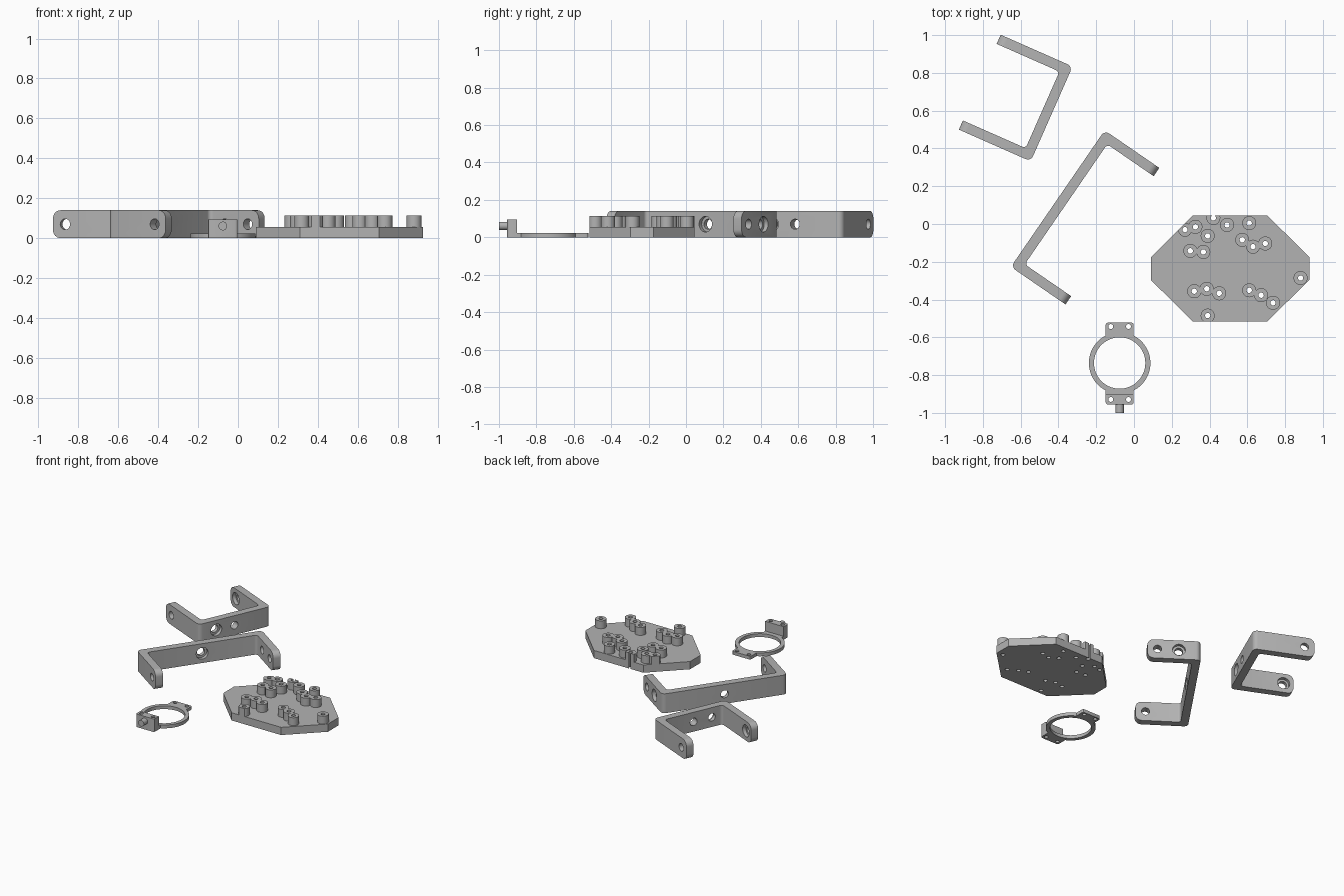
import bpy, bmesh, math
from mathutils import Vector

cube = bpy.data.objects.get("Cube")
if cube:
    bpy.data.objects.remove(cube, do_unlink=True)

grey = bpy.data.materials.new("plain grey")
grey.use_nodes = True
colour = (0.45, 0.45, 0.45, 1)
grey.diffuse_color = colour
grey.node_tree.nodes["Principled BSDF"].inputs["Base Color"].default_value = colour


def to_object(bm, name):
    bmesh.ops.recalc_face_normals(bm, faces=bm.faces)
    mesh = bpy.data.meshes.new(name)
    bm.to_mesh(mesh)
    bm.free()
    mesh.materials.append(grey)
    obj = bpy.data.objects.new(name, mesh)
    bpy.context.collection.objects.link(obj)
    return obj


def prism_mesh(outline, low, high):
    bm = bmesh.new()
    base = bm.faces.new([bm.verts.new((x, y, low)) for x, y in outline])
    made = bmesh.ops.extrude_face_region(bm, geom=[base])["geom"]
    top = [v for v in made if isinstance(v, bmesh.types.BMVert)]
    bmesh.ops.translate(bm, verts=top, vec=(0, 0, high - low))
    return bm


def round_edges(bm, test, radius, segments=5):
    edges = [e for e in bm.edges if test(*(v.co for v in e.verts))]
    bmesh.ops.bevel(bm, geom=edges, offset=radius, segments=segments,
                    profile=0.5, affect='EDGES')


def is_upright(a, b):
    return abs(a.z - b.z) > 0.001 and (a - b).xy.length < 0.001


def rod(start, end, radius, name="rod", sides=32):
    start, end = Vector(start), Vector(end)
    axis = end - start
    bm = bmesh.new()
    bmesh.ops.create_cone(bm, cap_ends=True, segments=sides, radius1=radius,
                          radius2=radius, depth=axis.length)
    turn = axis.to_track_quat('Z', 'Y').to_matrix()
    bmesh.ops.rotate(bm, verts=bm.verts, matrix=turn)
    bmesh.ops.translate(bm, verts=bm.verts, vec=(start + end) / 2)
    return to_object(bm, name)


def combine(obj, other, operation):
    mod = obj.modifiers.new("combine", 'BOOLEAN')
    mod.operation, mod.solver, mod.object = operation, 'EXACT', other
    bpy.context.view_layer.update()
    graph = bpy.context.evaluated_depsgraph_get()
    result = bpy.data.meshes.new_from_object(obj.evaluated_get(graph))
    obj.modifiers.clear()
    obj.data = result
    bpy.data.objects.remove(other, do_unlink=True)


def drill(obj, start, end, radius):
    combine(obj, rod(start, end, radius), 'DIFFERENCE')


def finish(obj):
    obj.data.materials.clear()
    obj.data.materials.append(grey)
    bpy.ops.object.select_all(action='DESELECT')
    obj.select_set(True)
    bpy.context.view_layer.objects.active = obj
    bpy.ops.object.shade_smooth_by_angle(angle=math.radians(30))


# U-shaped brackets
T, H, HOLE, SINK, DEPTH = 0.053, 0.14, 0.027, 0.042, 0.025
MID = H / 2


def bracket(name, width, arm):
    bm = prism_mesh([(0, 0), (0, -arm), (T, -arm), (T, -T), (width - T, -T),
                     (width - T, -arm), (width, -arm), (width, 0)], 0, H)
    round_edges(bm, lambda a, b: is_upright(a, b) and abs(a.y) < 0.001, 0.03)
    round_edges(bm, lambda a, b: is_upright(a, b) and abs(a.y + T) < 0.001, 0.02)
    round_edges(bm, lambda a, b: abs(a.y + arm) < 0.001 and abs(b.y + arm) < 0.001
                and abs(a.z - b.z) < 0.001, 0.042, 8)
    obj = to_object(bm, name)
    # aligned holes near both arm ends
    y = 0.067 - arm
    drill(obj, (-0.1, y, MID), (width + 0.1, y, MID), HOLE)
    # hole in the middle of the web
    drill(obj, (width / 2, 0.1, MID), (width / 2, -0.1, MID), HOLE)
    return obj


def place(obj, x, y, degrees):
    obj.location = (x, y, 0)
    obj.rotation_euler.z = math.radians(degrees)
    finish(obj)


# Short bracket: recesses inside the arms and outside the web
w, arm = 0.549, 0.416
short = bracket("short_bracket", w, arm)
y = 0.067 - arm
drill(short, (T - DEPTH, y, MID), (w - T + DEPTH, y, MID), SINK)
x = w - 0.135
drill(short, (x, 0.1, MID), (x, -0.1, MID), HOLE)
drill(short, (x, 0.1, MID), (x, -DEPTH, MID), SINK)
place(short, -0.325, 0.834, -113.8)

# Long bracket: extra recessed hole in one arm, recess inside the web
w, arm = 0.877, 0.351
long_one = bracket("long_bracket", w, arm)
drill(long_one, (w - 0.1, -0.143, MID), (w + 0.1, -0.143, MID), HOLE)
drill(long_one, (w - DEPTH, -0.143, MID), (w + 0.1, -0.143, MID), SINK)
drill(long_one, (w / 2, -0.2, MID), (w / 2, DEPTH - T, MID), SINK)
place(long_one, -0.652, -0.227, 55.5)

# Octagonal plate with tubular standoffs
outline = [(0.31, 0.045), (0.09, -0.175), (0.09, -0.297), (0.31, -0.515),
           (0.706, -0.515), (0.928, -0.297), (0.928, -0.175), (0.706, 0.045)]
spots = [(0.27, -0.03), (0.325, -0.015), (0.42, 0.032), (0.39, -0.063),
         (0.493, -0.005), (0.61, 0.005), (0.573, -0.084), (0.63, -0.12),
         (0.695, -0.103), (0.298, -0.142), (0.367, -0.148), (0.319, -0.356),
         (0.385, -0.343), (0.451, -0.367), (0.61, -0.351), (0.673, -0.377),
         (0.736, -0.417), (0.882, -0.286), (0.39, -0.485)]
PLATE, TOP = 0.056, 0.113
plate = to_object(prism_mesh(outline, 0, PLATE), "base_plate")
pegs = None
for x, y in spots:
    peg = rod((x, y, PLATE), (x, y, TOP), 0.037, "standoffs")
    if pegs:
        combine(pegs, peg, 'UNION')
    else:
        pegs = peg
combine(pegs, to_object(prism_mesh(outline, -0.1, 0.3), "trim"), 'INTERSECT')
for x, y in spots:
    for part in (plate, pegs):
        drill(part, (x, y, -0.1), (x, y, 0.3), 0.014)
finish(plate)
finish(pegs)

# Clamp ring with a flat tab, an upright block and a pin
CX, CY, HALF, THIN = -0.076, -0.736, 0.074, 0.024


def tab(name, back, front, height):
    bm = prism_mesh([(CX - HALF, front), (CX + HALF, front),
                     (CX + HALF, back), (CX - HALF, back)], 0, height)
    outer = max((back, front), key=lambda v: abs(v - CY))
    round_edges(bm, lambda a, b: is_upright(a, b) and abs(a.y - outer) < 0.001, 0.012, 3)
    return to_object(bm, name)


ring = rod((CX, CY, 0), (CX, CY, THIN), 0.163, "clamp_ring", 64)
combine(ring, tab("rear_tab", -0.522, -0.7, THIN), 'UNION')
combine(ring, tab("front_tab", -0.78, -0.93, THIN), 'UNION')
combine(ring, tab("block", -0.903, -0.956, 0.094), 'UNION')
combine(ring, rod((CX, -0.94, 0.061), (CX, -1, 0.061), 0.022), 'UNION')
combine(ring, rod((CX, CY, -0.1), (CX, CY, 0.05), 0.136, sides=64), 'DIFFERENCE')
for side in (-1, 1):
    for y in (-0.543, -0.929):
        x = CX + side * 0.047
        drill(ring, (x, y, -0.1), (x, y, 0.3), 0.013)
finish(ring)
